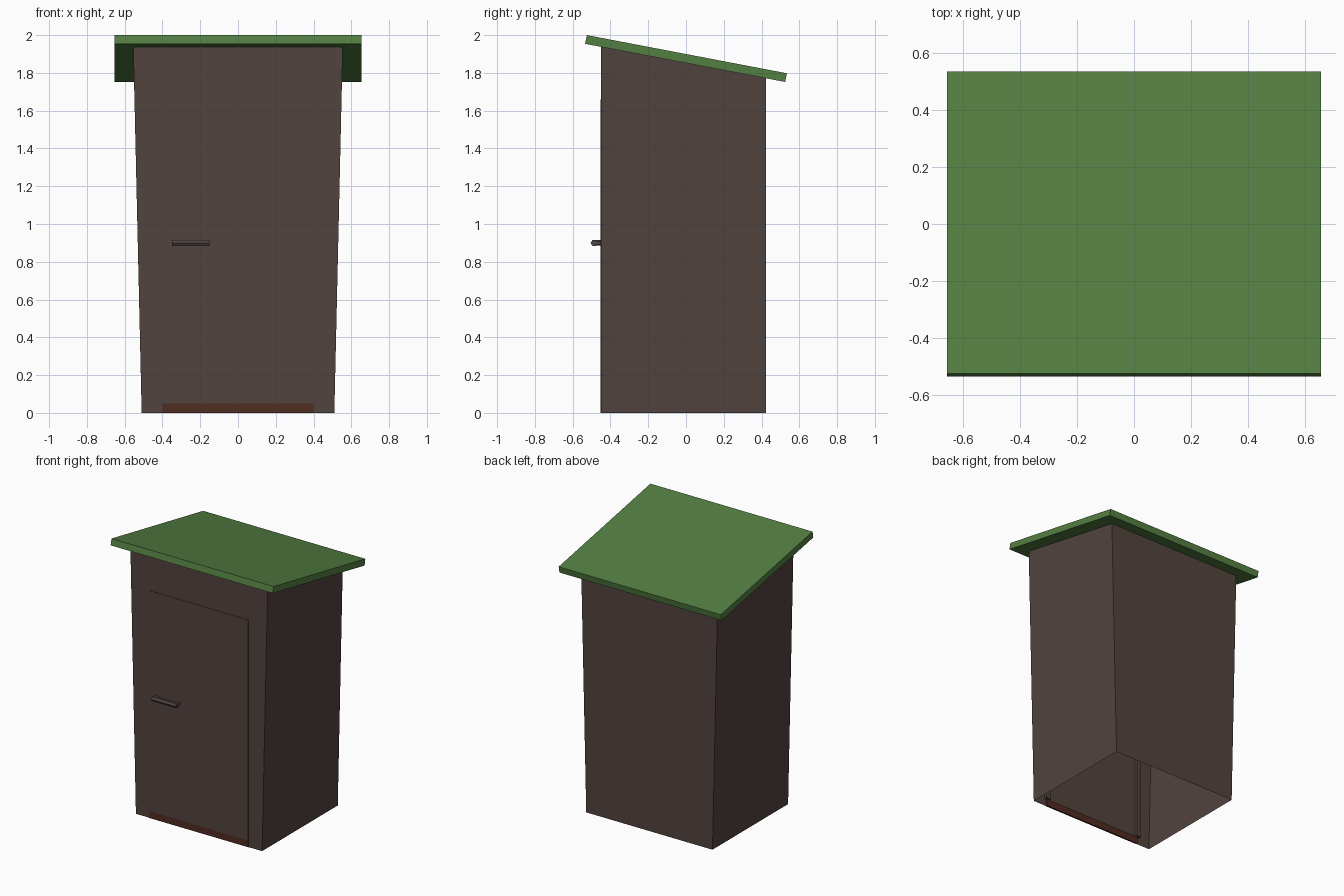
import bpy, bmesh, math
from mathutils import Matrix, Vector

if "Cube" in bpy.data.objects:
    bpy.data.objects.remove(bpy.data.objects["Cube"])


def material(name, rgb):
    m = bpy.data.materials.new(name)
    lin = [((c / 255 + 0.055) / 1.055) ** 2.4 for c in rgb]
    m.diffuse_color = (*lin, 1)
    m.use_nodes = True
    m.node_tree.nodes["Principled BSDF"].inputs["Base Color"].default_value = m.diffuse_color
    return m


WOOD = material("dark brown wood", (82, 67, 62))
GREEN = material("green roof", (84, 127, 66))
RED = material("red brown sill", (80, 44, 32))
METAL = material("dark handle", (80, 70, 67))


def finish(name, bm, mat):
    bmesh.ops.recalc_face_normals(bm, faces=bm.faces)
    me = bpy.data.meshes.new(name)
    bm.to_mesh(me)
    bm.free()
    me.materials.append(mat)
    ob = bpy.data.objects.new(name, me)
    bpy.context.collection.objects.link(ob)
    return ob


def box(name, x0, x1, y0, y1, z0, z1, mat):
    bm = bmesh.new()
    size = Vector((x1 - x0, y1 - y0, z1 - z0))
    mid = Vector((x0 + x1, y0 + y1, z0 + z1)) / 2
    bmesh.ops.create_cube(bm, size=1, matrix=Matrix.Translation(mid) @ Matrix.Diagonal((*size, 1)))
    return finish(name, bm, mat)


# Walls: thin shell flaring sideways towards the top, open underneath
bm = bmesh.new()
ring = []
for sx, y, top in ((-1, -0.45, 1.939), (1, -0.45, 1.939), (1, 0.423, 1.772), (-1, 0.423, 1.772)):
    ring.append((bm.verts.new((sx * 0.51, y, 0)),
                 bm.verts.new((sx * (0.51 + 0.023 * top), y, top))))
for i in range(4):
    a, b = ring[i], ring[(i + 1) % 4]
    bm.faces.new((a[0], b[0], b[1], a[1]))
finish("walls", bm, WOOD)

# Sloping roof slab
bm = bmesh.new()
profile = ((-0.525, 2.0), (-0.534, 1.954), (0.525, 1.752), (0.534, 1.798))
left = bm.faces.new([bm.verts.new((-0.655, y, z)) for y, z in profile])
ext = bmesh.ops.extrude_face_region(bm, geom=[left])
bm.faces.ensure_lookup_table()
bmesh.ops.translate(bm, vec=(1.31, 0, 0),
                    verts=[v for v in ext["geom"] if isinstance(v, bmesh.types.BMVert)])
if not left.is_valid or len(bm.faces) < 6:
    bm.faces.new([v for v in bm.verts if v.co.x < 0])
finish("roof", bm, GREEN)

# Door plate, sill and inner door posts
box("door", -0.4, 0.4, -0.453, -0.447, 0.05, 1.66, WOOD)
box("door_sill", -0.4, 0.4, -0.453, -0.44, 0.0, 0.05, RED)
for side, x in (("left", -0.4), ("right", 0.4)):
    box(side + "_door_post", x - 0.018, x + 0.018, -0.448, -0.425, 0.05, 1.66, WOOD)

# Handle: six-sided grip on two short stems
bm = bmesh.new()


def rod(start, end, r):
    d = Vector(end) - Vector(start)
    mid = (Vector(start) + Vector(end)) / 2
    rot = d.to_track_quat('Z', 'Y').to_matrix().to_4x4()
    bmesh.ops.create_cone(bm, cap_ends=True, segments=6, radius1=r, radius2=r,
                          depth=d.length, matrix=Matrix.Translation(mid) @ rot)


grip_r = 0.018
rod((-0.35, -0.487, 0.9), (-0.15, -0.487, 0.9), grip_r)
for v in bm.verts:  # turn the hexagon so an edge points to the front
    y, z = v.co.y + 0.487, v.co.z - 0.9
    step = math.pi / 3
    a = round(math.atan2(z, y) / step - 0.01) * step
    v.co.y, v.co.z = -0.487 + grip_r * math.cos(a), 0.9 + grip_r * math.sin(a)
for x in (-0.335, -0.165):
    rod((x, -0.448, 0.9), (x, -0.487, 0.9), 0.015)
finish("door_handle", bm, METAL)
